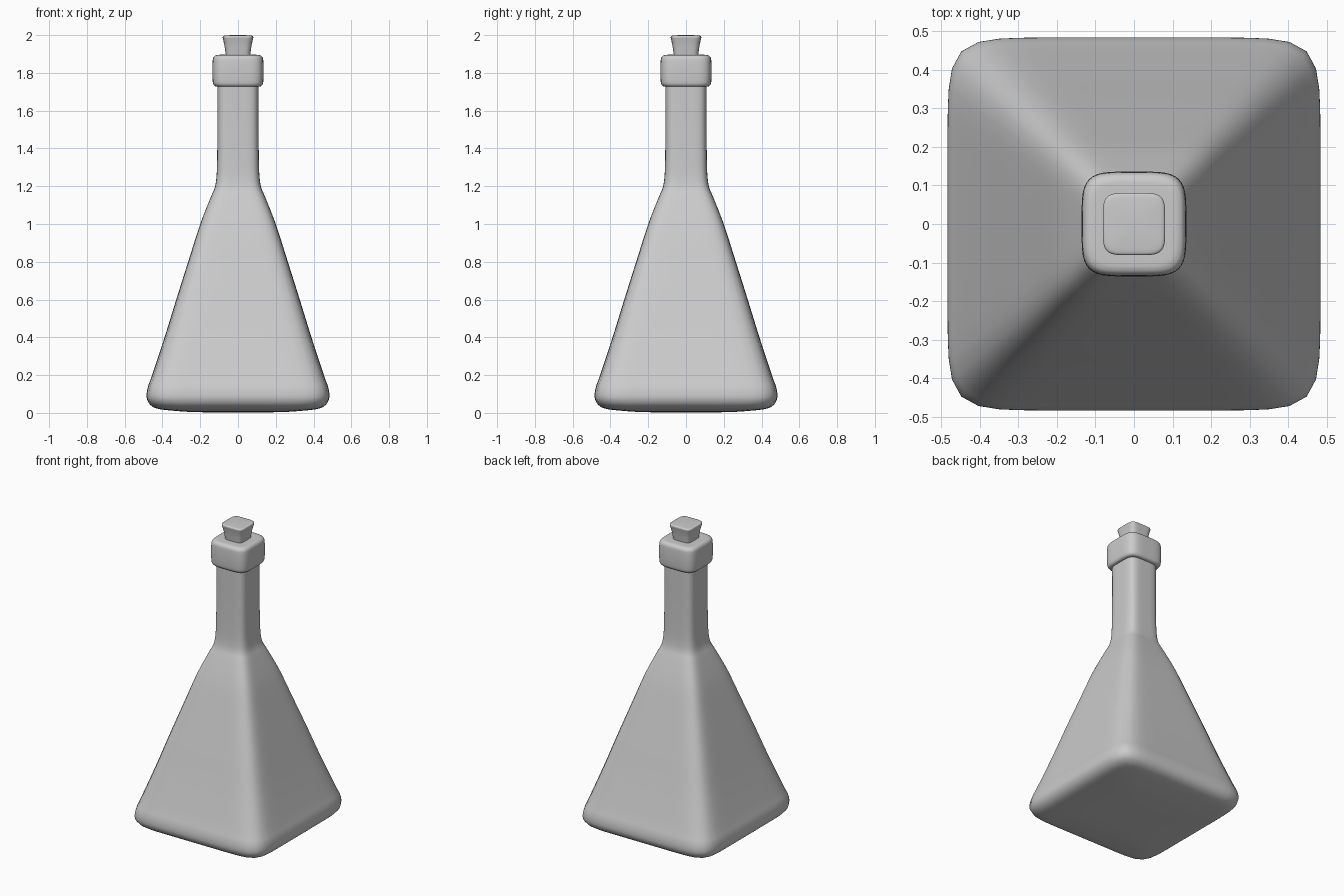
import bpy, bmesh, math
from mathutils import Vector

if "Cube" in bpy.data.objects:
    bpy.data.objects.remove(bpy.data.objects["Cube"])

SIDES = 80


def smooth_profile(pts, steps):
    # Catmull-Rom curve through (half width, height, squareness) points
    p = [Vector(q) for q in pts]
    p = [p[0]] + p + [p[-1]]
    out = []
    for a, b, c, d in zip(p, p[1:], p[2:], p[3:]):
        for k in range(steps):
            t = k / steps
            out.append(0.5 * (2 * b + (c - a) * t + (2 * a - 5 * b + 4 * c - d) * t * t
                              + (3 * b - a - 3 * c + d) * t ** 3))
    return out + [p[-1]]


def loft(name, pts, steps=4):
    # stack rounded-square rings and cap both ends
    bm = bmesh.new()
    rings = []
    for h, z, n in smooth_profile(pts, steps):
        ring = []
        for i in range(SIDES):
            a = 2 * math.pi * i / SIDES
            c, s = math.cos(a), math.sin(a)
            r = h / (abs(c) ** n + abs(s) ** n) ** (1 / n)
            ring.append(bm.verts.new((r * c, r * s, max(z, 0))))
        rings.append(ring)
    for lo, hi in zip(rings, rings[1:]):
        for i in range(SIDES):
            j = (i + 1) % SIDES
            bm.faces.new((lo[i], lo[j], hi[j], hi[i]))
    bm.faces.new(rings[0][::-1])
    bm.faces.new(rings[-1])
    me = bpy.data.meshes.new(name)
    bm.to_mesh(me)
    bm.free()
    ob = bpy.data.objects.new(name, me)
    bpy.context.collection.objects.link(ob)
    bpy.context.view_layer.objects.active = ob
    ob.select_set(True)
    bpy.ops.object.shade_smooth_by_angle(angle=math.radians(40))
    ob.select_set(False)
    return ob


# Pyramid body flowing into the neck
loft("bottle_body", [
    (0.10, 0.002, 6), (0.25, 0.005, 7), (0.36, 0.013, 8), (0.425, 0.022, 9),
    (0.458, 0.037, 9), (0.477, 0.06, 9), (0.484, 0.09, 9), (0.478, 0.135, 9),
    (0.455, 0.20, 9), (0.389, 0.40, 8.5), (0.327, 0.60, 8), (0.264, 0.80, 7),
    (0.200, 1.00, 6), (0.145, 1.14, 5), (0.124, 1.19, 4.6), (0.115, 1.24, 4.5),
    (0.111, 1.32, 4.5), (0.109, 1.50, 4.5), (0.109, 1.74, 4.5)])

# Thick lip around the mouth
loft("bottle_lip", [
    (0.095, 1.726, 4.5), (0.118, 1.728, 4.5), (0.129, 1.736, 4.5), (0.134, 1.755, 4.5),
    (0.136, 1.81, 4.5), (0.134, 1.866, 4.5), (0.129, 1.884, 4.5), (0.118, 1.893, 4.5),
    (0.10, 1.896, 4.5), (0.05, 1.896, 4.5)])

# Tapered stopper
loft("cork", [
    (0.062, 1.88, 4.5), (0.065, 1.90, 4.5), (0.072, 1.945, 4.5), (0.079, 1.978, 4.8),
    (0.081, 1.988, 4.8), (0.078, 1.995, 4.8), (0.065, 1.998, 4.8), (0.03, 2.0, 4.8)])
